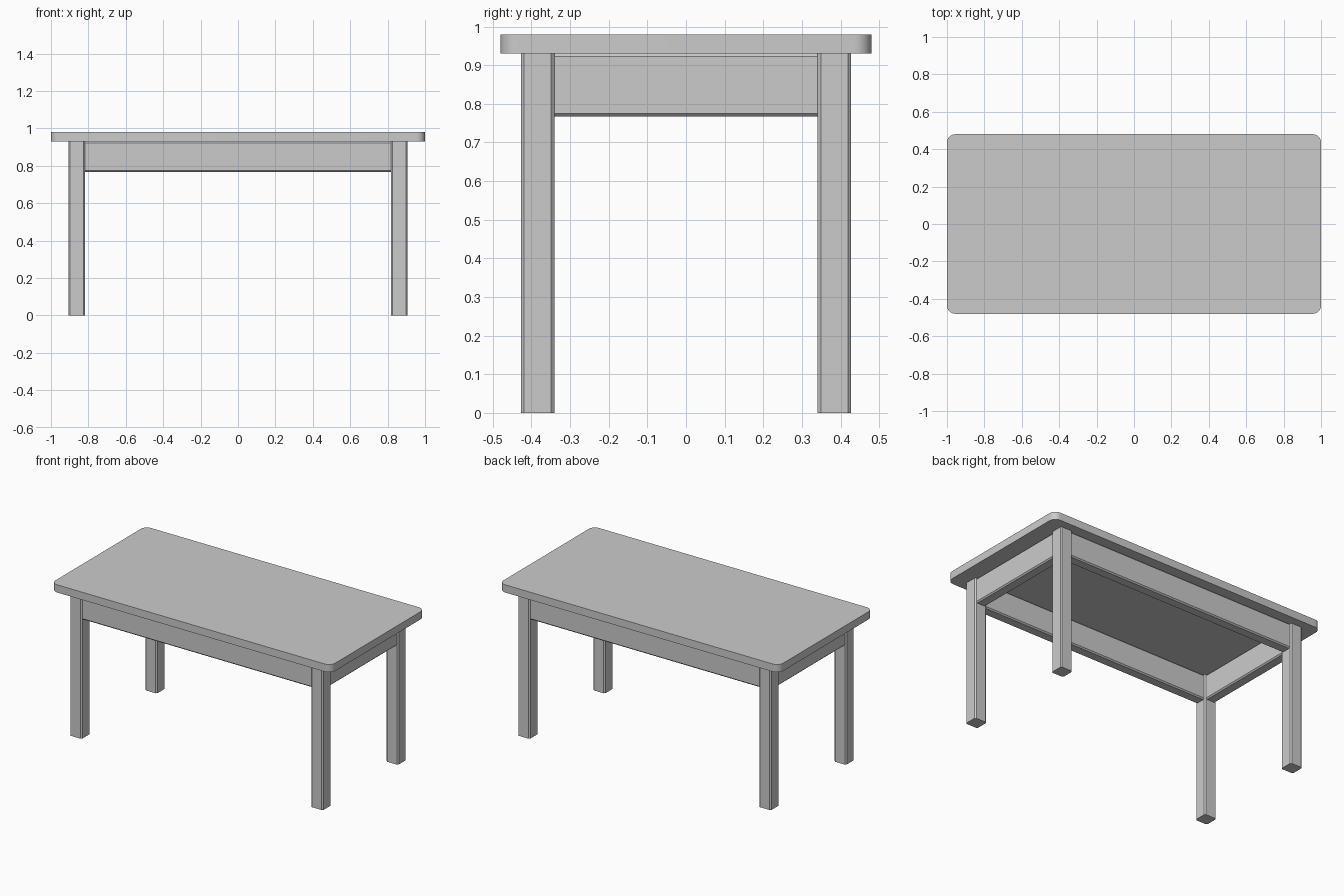
import bpy, bmesh

if "Cube" in bpy.data.objects:
    bpy.data.objects.remove(bpy.data.objects["Cube"])

def block(name, lo, hi, bevel=0.0, segments=1, axis=None):
    """Box from lo to hi; bevels edges running along the given axis."""
    bm = bmesh.new()
    bmesh.ops.create_cube(bm, size=1)
    for v in bm.verts:
        v.co = [(lo[i] + hi[i]) / 2 + v.co[i] * (hi[i] - lo[i]) for i in range(3)]
    edges = [e for e in bm.edges
             if abs((e.verts[0].co - e.verts[1].co).normalized()[axis]) > 0.9]
    bmesh.ops.bevel(bm, geom=edges, offset=bevel, segments=segments,
                    profile=0.5, affect='EDGES')
    mesh = bpy.data.meshes.new(name)
    bm.to_mesh(mesh)
    bm.free()
    ob = bpy.data.objects.new(name, mesh)
    bpy.context.collection.objects.link(ob)
    return ob

TOP, UNDER, APRON = 0.98, 0.93, 0.767
LX, LY, LEG, C = 0.905, 0.427, 0.086, 0.008   # leg outer corner, width, chamfer

# Tabletop with rounded corners
top = block("tabletop", (-1, -0.48, UNDER), (1, 0.48, TOP), 0.045, 8, 2)
bpy.context.view_layer.objects.active = top
top.select_set(True)
bpy.ops.object.shade_smooth_by_angle()

# Chamfered square legs
for sx, nx in ((-1, "left"), (1, "right")):
    for sy, ny in ((-1, "front"), (1, "back")):
        x = sorted((sx * LX, sx * (LX - LEG)))
        y = sorted((sy * LY, sy * (LY - LEG)))
        block(f"{ny}_{nx}_leg", (x[0], y[0], 0), (x[1], y[1], UNDER), C, 1, 2)

# Apron rails between the legs, set just inside the leg chamfers
for s, n in ((-1, "front"), (1, "back")):
    y = sorted((s * (LY - C), s * (LY - LEG + C)))
    block(f"{n}_apron", (-LX + LEG, y[0], APRON), (LX - LEG, y[1], UNDER), C, 1, 0)
for s, n in ((-1, "left"), (1, "right")):
    x = sorted((s * (LX - C), s * (LX - LEG + C)))
    block(f"{n}_apron", (x[0], -LY + LEG, APRON), (x[1], LY - LEG, UNDER), C, 1, 1)
